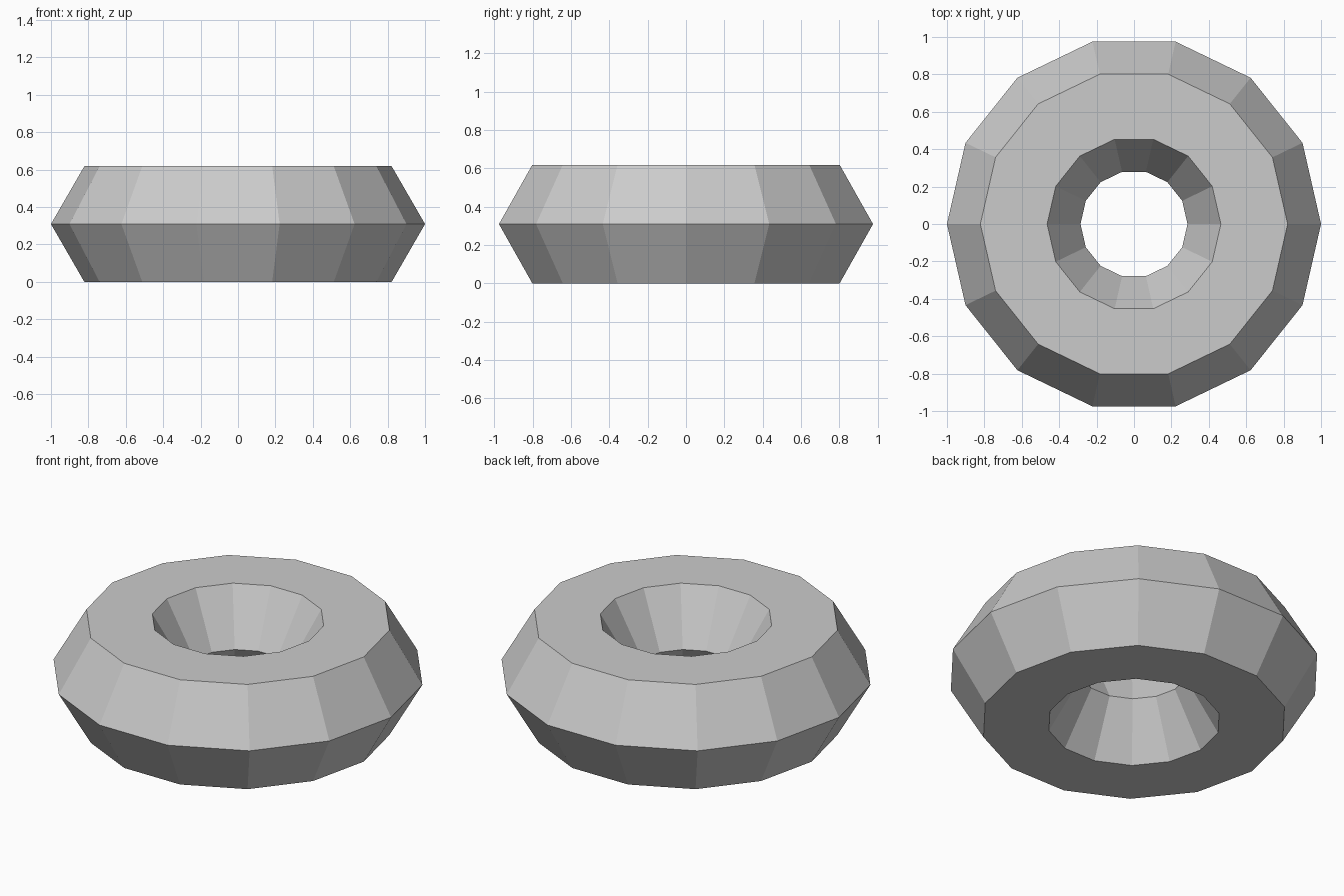
import bpy
import math

if "Cube" in bpy.data.objects:
    bpy.data.objects.remove(bpy.data.objects["Cube"])

MINOR = 0.357          # tube radius
MAJOR = 1.0 - MINOR    # ring radius, outer rim at 1

# Low-poly ring: 14 sides around, hexagonal tube, resting on its flat underside
bpy.ops.mesh.primitive_torus_add(
    major_segments=14, minor_segments=6,
    major_radius=MAJOR, minor_radius=MINOR,
    location=(0, 0, MINOR * math.sin(math.radians(60))))
ring = bpy.context.object
ring.name = "ring"
bpy.ops.object.shade_flat()
